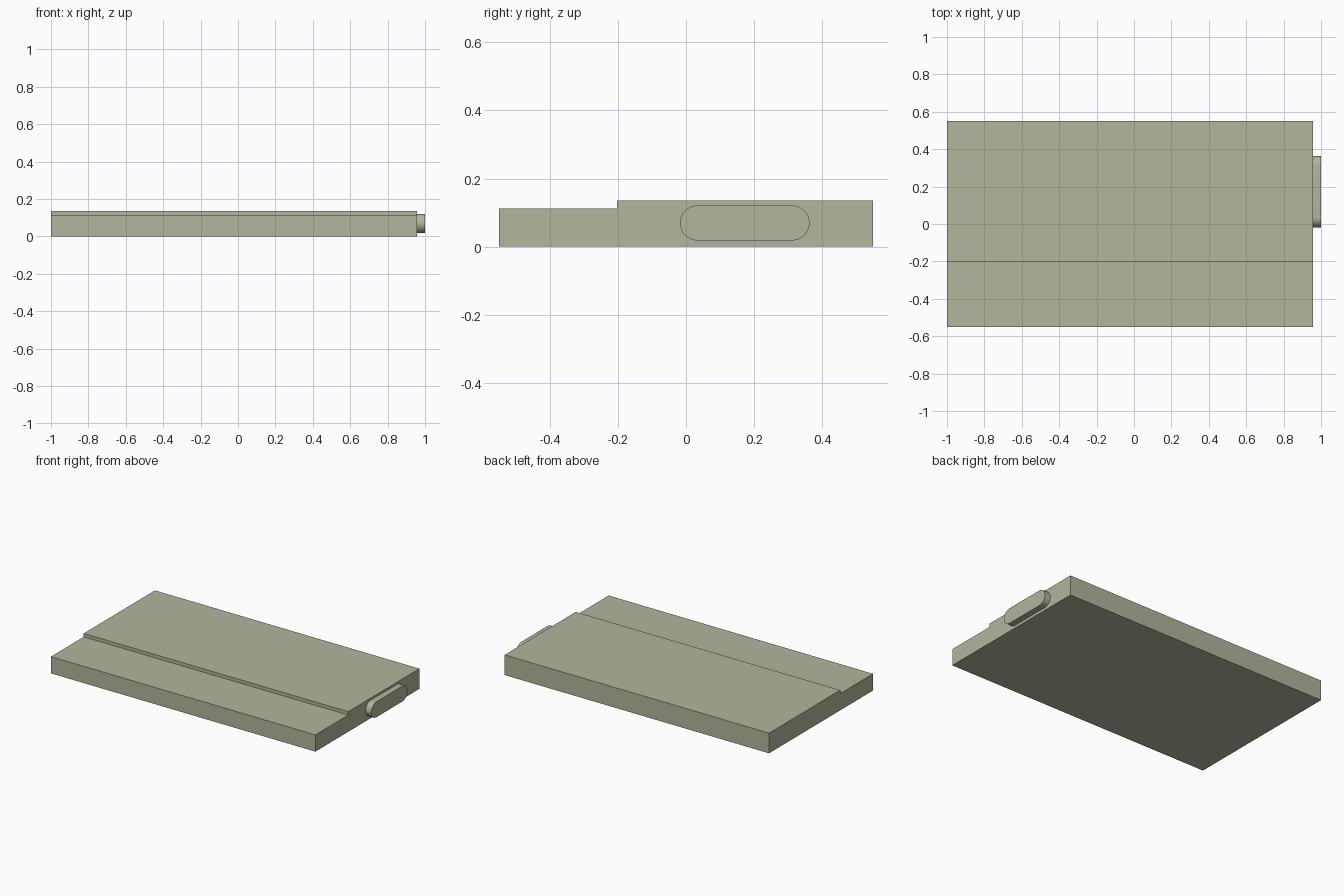
import bpy, bmesh, math

cube = bpy.data.objects.get("Cube")
if cube:
    bpy.data.objects.remove(cube, do_unlink=True)

# Single matte grey-green material
COLOR = (0.445, 0.465, 0.335, 1.0)
mat = bpy.data.materials.new("sage_grey")
mat.use_nodes = True
mat.diffuse_color = COLOR
bsdf = next(n for n in mat.node_tree.nodes if n.type == 'BSDF_PRINCIPLED')
bsdf.inputs["Base Color"].default_value = COLOR


def extrude_profile(name, profile, x0, x1):
    """Extrude a closed (y, z) outline along x from x0 to x1."""
    bm = bmesh.new()
    face = bm.faces.new([bm.verts.new((x0, y, z)) for y, z in profile])
    ext = bmesh.ops.extrude_face_region(bm, geom=[face], use_keep_orig=True)
    verts = [g for g in ext["geom"] if isinstance(g, bmesh.types.BMVert)]
    bmesh.ops.translate(bm, verts=verts, vec=(x1 - x0, 0, 0))
    bmesh.ops.recalc_face_normals(bm, faces=bm.faces)
    mesh = bpy.data.meshes.new(name)
    bm.to_mesh(mesh)
    bm.free()
    mesh.materials.append(mat)
    obj = bpy.data.objects.new(name, mesh)
    bpy.context.collection.objects.link(obj)
    return obj


def pill(y0, y1, z0, z1, steps=16):
    """Outline of a rounded slot with semicircular ends."""
    r, zc = (z1 - z0) / 2, (z0 + z1) / 2
    points = []
    for yc, start in ((y1 - r, -math.pi / 2), (y0 + r, math.pi / 2)):
        for i in range(steps + 1):
            a = start + math.pi * i / steps
            points.append((yc + r * math.cos(a), zc + r * math.sin(a)))
    return points


# Slab body with a lower step along the front
extrude_profile("stepped_body", [(-0.55, 0), (0.55, 0), (0.55, 0.135),
                                 (-0.203, 0.135), (-0.203, 0.112), (-0.55, 0.112)],
                -1.0, 0.958)

# Rounded connector on the left end
plug = extrude_profile("side_connector", pill(-0.018, 0.363, 0.018, 0.121), 0.958, 1.0)
bpy.ops.object.select_all(action='DESELECT')
plug.select_set(True)
bpy.context.view_layer.objects.active = plug
bpy.ops.object.shade_smooth_by_angle(angle=math.radians(30))
